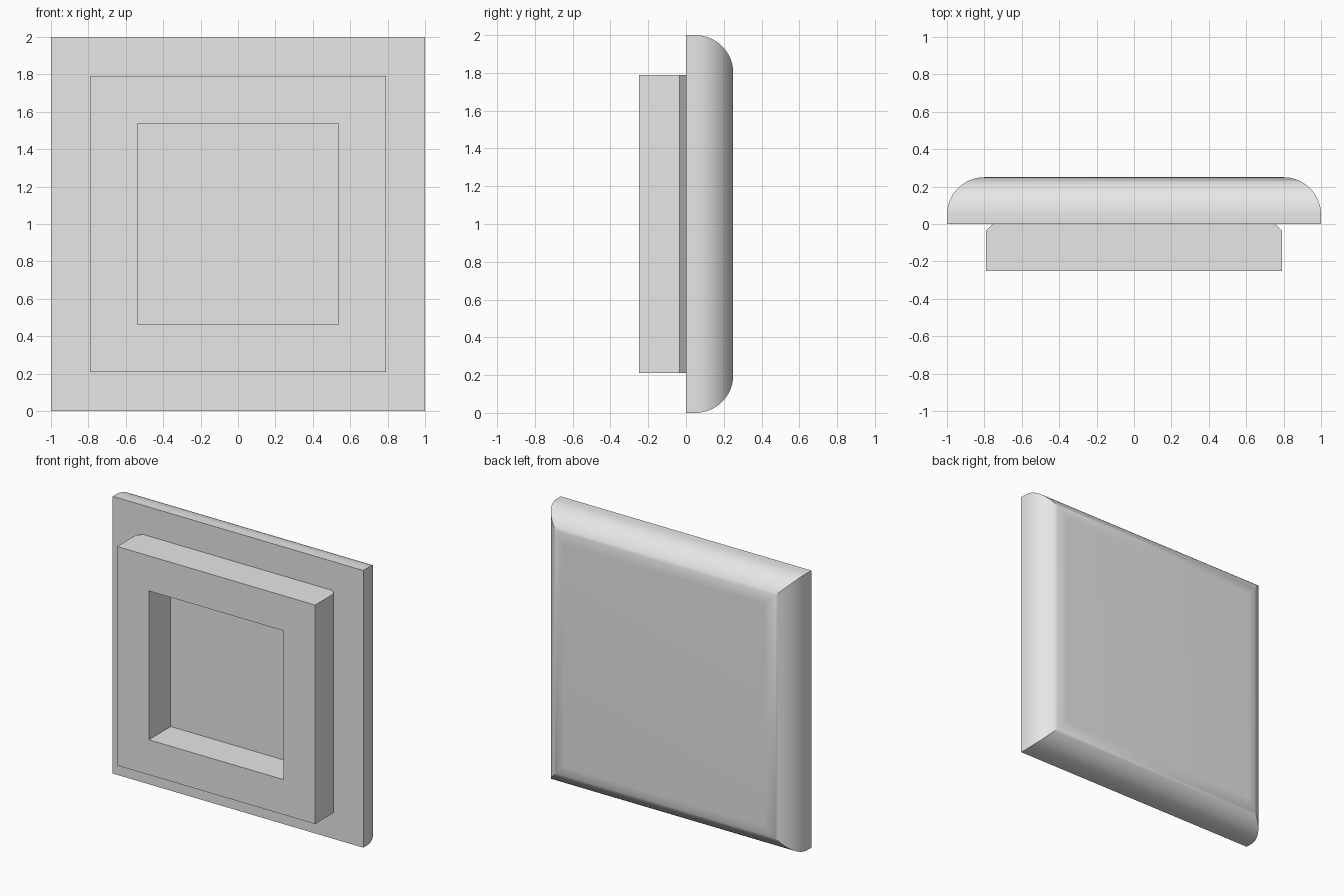
import bpy
import bmesh
import math

if "Cube" in bpy.data.objects:
    bpy.data.objects.remove(bpy.data.objects["Cube"])

grey = bpy.data.materials.new("plain_grey")
grey.use_nodes = True
colour = (0.8, 0.8, 0.8, 1)
grey.diffuse_color = colour
grey.node_tree.nodes["Principled BSDF"].inputs["Base Color"].default_value = colour


def loft(name, loops, closed_ring):
    """Skin upright rectangles given as (half width, half height, y)."""
    bm = bmesh.new()
    rings = [[bm.verts.new((sx * w, y, 1 + sz * h))
              for sx, sz in ((-1, -1), (1, -1), (1, 1), (-1, 1))]
             for w, h, y in loops]
    pairs = list(zip(rings, rings[1:]))
    if closed_ring:
        pairs.append((rings[-1], rings[0]))
    else:
        bm.faces.new(rings[0])
        bm.faces.new(rings[-1])
    for a, b in pairs:
        for i in range(4):
            j = (i + 1) % 4
            bm.faces.new((a[i], a[j], b[j], b[i]))
    bmesh.ops.recalc_face_normals(bm, faces=bm.faces)
    mesh = bpy.data.meshes.new(name)
    bm.to_mesh(mesh)
    bm.free()
    mesh.materials.append(grey)
    obj = bpy.data.objects.new(name, mesh)
    bpy.context.collection.objects.link(obj)
    return obj


# Square plate with a rounded edge towards the back
radius, steps = 0.2, 16
profile = [(1, 1, 0)]
for k in range(steps + 1):
    a = math.pi / 2 * k / steps
    half = 1 - radius + radius * math.cos(a)
    profile.append((half, half, 0.05 + radius * math.sin(a)))
plate = loft("rounded_plate", profile, False)
bpy.ops.object.select_all(action="DESELECT")
plate.select_set(True)
bpy.context.view_layer.objects.active = plate
bpy.ops.object.shade_smooth_by_angle(angle=math.radians(30))

# Square frame on the front, chamfered at the rear of its left and right sides
outer, inner, depth, chamfer = 0.79, 0.537, 0.25, 0.035
loft("front_frame", [
    (inner, inner, 0),
    (inner, inner, -depth),
    (outer, outer, -depth),
    (outer, outer, -chamfer),
    (outer - chamfer, outer, 0),
], True)
